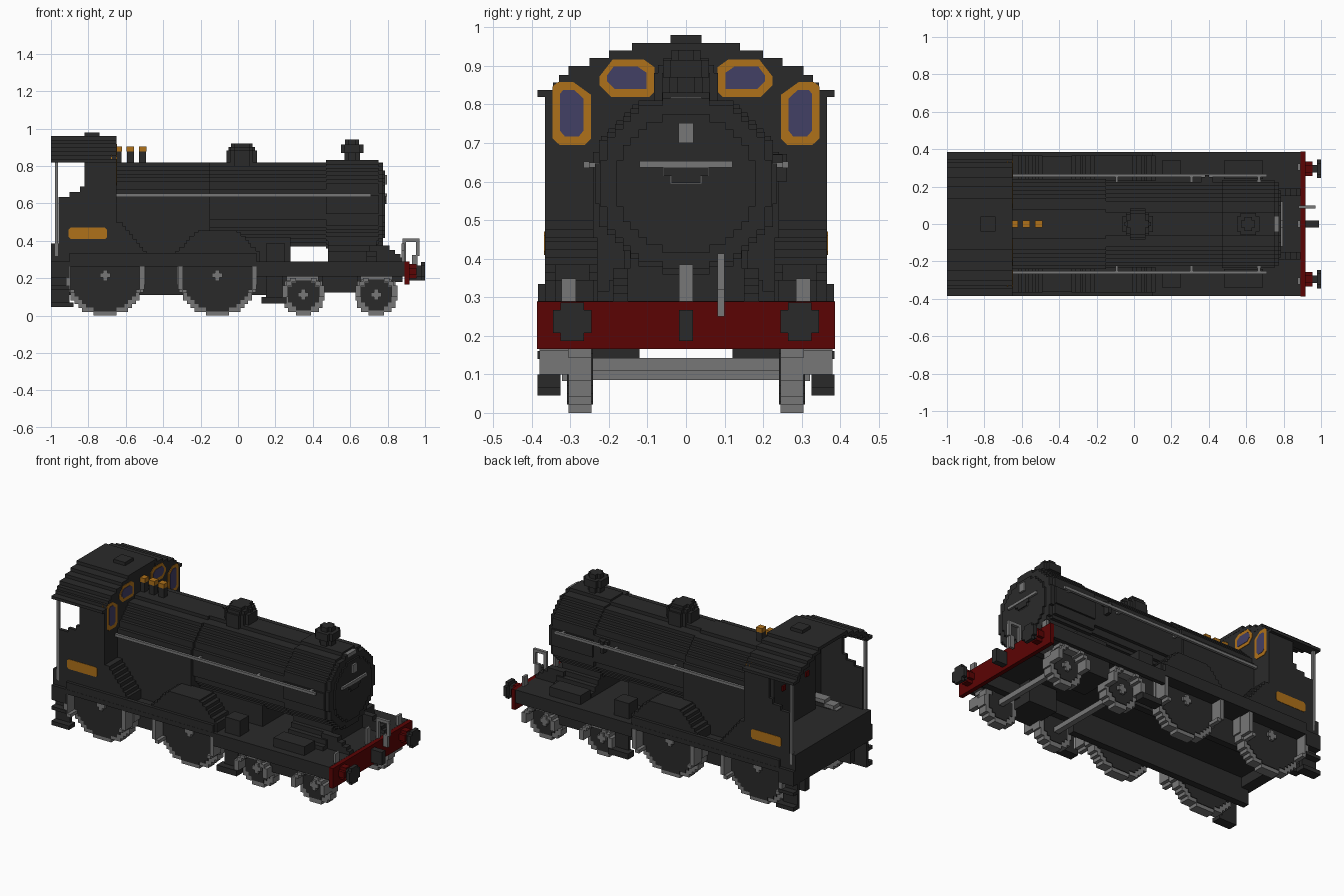
import bpy, bmesh, math

V = 0.0205  # stepping unit of the blocky style


def colour(name, r, g, b):
    m = bpy.data.materials.new(name)
    m.diffuse_color = (r, g, b, 1)
    return m


DARK = colour("dark_paint", 0.023, 0.023, 0.023)
GREY = colour("grey_metal", 0.185, 0.185, 0.185)
RED = colour("red_paint", 0.105, 0.001, 0.001)
BRASS = colour("brass", 0.43, 0.165, 0.01)
GLASS = colour("blue_glass", 0.055, 0.05, 0.13)


def solids(name, mat, parts):
    """One object from prisms: each part is (outline, axis, low, high)."""
    bm = bmesh.new()
    place = {'x': lambda u, v, a: (a, u, v), 'y': lambda u, v, a: (u, a, v),
             'z': lambda u, v, a: (u, v, a)}
    for pts, axis, lo, hi in parts:
        a = [bm.verts.new(place[axis](u, v, lo)) for u, v in pts]
        b = [bm.verts.new(place[axis](u, v, hi)) for u, v in pts]
        n = len(pts)
        bm.faces.new(a)
        bm.faces.new(b[::-1])
        for i in range(n):
            j = (i + 1) % n
            bm.faces.new((a[i], b[i], b[j], a[j]))
    bmesh.ops.recalc_face_normals(bm, faces=bm.faces)
    me = bpy.data.meshes.new(name)
    bm.to_mesh(me)
    bm.free()
    me.materials.append(mat)
    ob = bpy.data.objects.new(name, me)
    bpy.context.collection.objects.link(ob)
    return ob


def rect(u0, u1, v0, v1):
    return [(u0, v0), (u1, v0), (u1, v1), (u0, v1)]


def box(x0, x1, y0, y1, z0, z1):
    return (rect(x0, x1, z0, z1), 'y', y0, y1)


def pair(part):
    """Add the mirror image across the centre line."""
    pts, axis, lo, hi = part
    if axis == 'y':
        return [part, (pts, axis, -hi, -lo)]
    if axis == 'x':
        return [part, ([(-u, v) for u, v in pts], axis, lo, hi)]
    return [part, ([(u, -v) for u, v in pts], axis, lo, hi)]


def pairs(*parts):
    return [p for q in parts for p in pair(q)]


def stepped(rows, c=0.0):
    """Outline from rows (z0, z1, half width)."""
    right = [p for z0, z1, h in rows for p in ((c + h, z0), (c + h, z1))]
    left = [p for z0, z1, h in reversed(rows) for p in ((c - h, z1), (c - h, z0))]
    return right + left


def disc_rows(cz, r):
    n = max(3, round(2 * r / V))
    s = 2 * r / n
    rows = []
    for i in range(n):
        z = -r + (i + 0.5) * s
        h = max(V, round(math.sqrt(r * r - z * z) / V * 1.02) * V)
        rows.append((cz + z - s / 2, cz + z + s / 2, min(h, r)))
    return rows


def disc(c, cz, r):
    return stepped(disc_rows(cz, r), c)


# Boiler barrel, firebox with vertical lower sides, and smokebox
BZ = 0.595
fire = [(0.29, BZ, 0.241)] + [(a, b, h + 0.016) for a, b, h in disc_rows(BZ, 0.225) if a > BZ - 0.001]
solids("firebox", DARK, [(stepped(fire), 'x', -0.65, -0.15)])
solids("boiler", DARK, [(disc(0, BZ, 0.225), 'x', -0.15, 0.47)])
solids("smokebox", DARK, [(disc(0, BZ, 0.236), 'x', 0.47, 0.75)])
solids("smokebox_door", DARK, [(disc(0, BZ, 0.222), 'x', 0.75, 0.775),
                               (disc(0, BZ, 0.18), 'x', 0.775, 0.785)])
solids("boiler_cradle", DARK, [box(-0.15, 0.28, -0.16, 0.16, 0.29, 0.42)])
saddle = [(0.27, 0.315, 0.23), (0.315, 0.345, 0.2), (0.345, 0.375, 0.17), (0.375, 0.42, 0.145)]
solids("smokebox_saddle", DARK, [(stepped(saddle), 'x', 0.48, 0.74)])
solids("boiler_handrails", GREY, pairs(box(-0.65, 0.71, 0.25, 0.266, 0.635, 0.652),
       *[box(x, x + 0.015, 0.215, 0.252, 0.637, 0.65) for x in (-0.1, 0.3, 0.66)]))
solids("handrail_valve", DARK, [box(0.36, 0.42, 0.21, 0.25, 0.65, 0.67), box(0.38, 0.4, 0.2, 0.262, 0.6, 0.672)])

# Door fittings
solids("door_fittings", GREY, [
    box(0.785, 0.797, -0.12, 0.12, 0.636, 0.653), box(0.775, 0.797, -0.02, 0.02, 0.7, 0.752),
    box(0.75, 0.775, -0.04, 0.04, 0.8, 0.82)])
solids("door_handle", GREY, [(stepped([(0.595, 0.615, 0.04), (0.615, 0.636, 0.06)]), 'x', 0.784, 0.787)])
solids("door_handle_plate", DARK, [(stepped([(0.597, 0.615, 0.038), (0.615, 0.636, 0.058)]), 'x', 0.785, 0.795)])

# Dome and chimney, stacked from stepped rounds
solids("dome", DARK, [(disc(0.02, 0, r), 'z', a, b) for r, a, b in
                      ((0.083, 0.8, 0.882), (0.072, 0.882, 0.902), (0.058, 0.902, 0.92))])
solids("chimney", DARK, [(disc(0.61, 0, r), 'z', a, b) for r, a, b in
                         ((0.043, 0.81, 0.87), (0.06, 0.87, 0.915), (0.038, 0.915, 0.942))])

# Safety valves
VX = (-0.64, -0.575, -0.51)
solids("valve_stems", DARK, [box(x - 0.018, x + 0.018, -0.018, 0.018, 0.81, 0.88) for x in VX])
solids("valve_caps", BRASS, [box(x - 0.02, x + 0.02, -0.02, 0.02, 0.878, 0.905) for x in VX])

# Cab with stepped roof shell
roof = [(0.82, 0.837, 0.385), (0.837, 0.857, 0.345), (0.857, 0.877, 0.33), (0.877, 0.9, 0.305),
        (0.9, 0.92, 0.25), (0.92, 0.94, 0.2), (0.94, 0.96, 0.14)]
shell = [box(-1, -0.65, -0.14, 0.14, 0.94, 0.96)]
for (z0, z1, h), nxt in zip(roof, roof[1:]):
    shell += pairs(box(-1, -0.65, nxt[2] - 0.02, h, z0, z1))
solids("cab_roof", DARK, shell)
solids("roof_vent", DARK, [box(-0.82, -0.74, -0.04, 0.04, 0.95, 0.98)])
front = [(0.29, 0.82, 0.364), (0.82, 0.857, 0.34)] + [(a, b, h - 0.004) for a, b, h in roof[2:]]
solids("cab_front", DARK, [(stepped(front), 'x', -0.675, -0.651)])
side = [(-0.96, 0.27), (-0.65, 0.27), (-0.65, 0.825), (-0.82, 0.825), (-0.82, 0.69), (-0.845, 0.69),
        (-0.845, 0.66), (-0.9, 0.66), (-0.9, 0.635), (-0.96, 0.635)]
solids("cab_sides", DARK, pairs((side, 'y', 0.345, 0.366)))
solids("cab_posts", GREY, pairs(box(-0.978, -0.962, 0.35, 0.366, 0.32, 0.825)))
plate = [(-0.905, 0.42), (-0.895, 0.41), (-0.71, 0.41), (-0.7, 0.42), (-0.7, 0.46), (-0.71, 0.47),
         (-0.895, 0.47), (-0.905, 0.46)]
solids("side_plates", BRASS, pairs((plate, 'y', 0.364, 0.368)))
solids("cab_floor", DARK, [box(-1, -0.65, -0.345, 0.345, 0.34, 0.385)])
solids("rear_beam", DARK, [box(-1, -0.93, -0.366, 0.366, 0.2, 0.385)])
solids("backhead", DARK, [box(-0.74, -0.66, -0.2, 0.2, 0.385, 0.76)])
solids("cab_controls", RED, pairs(box(-0.75, -0.74, 0.1, 0.13, 0.62, 0.65), box(-0.75, -0.74, 0.02, 0.05, 0.7, 0.72)))

# Cab windows on both faces of the front sheet
upper = [(0.095, 0.82), (0.195, 0.82), (0.225, 0.85), (0.225, 0.872), (0.19, 0.917), (0.11, 0.917),
         (0.082, 0.897), (0.082, 0.833)]
upper_glass = [(0.102, 0.84), (0.185, 0.84), (0.205, 0.86), (0.205, 0.875), (0.188, 0.898), (0.125, 0.898),
               (0.102, 0.882)]
lower = [(0.262, 0.695), (0.328, 0.695), (0.346, 0.712), (0.346, 0.847), (0.332, 0.858), (0.292, 0.858),
         (0.246, 0.825), (0.246, 0.712)]
lower_glass = [(0.278, 0.717), (0.314, 0.717), (0.327, 0.732), (0.327, 0.828), (0.318, 0.838), (0.29, 0.838),
               (0.266, 0.815), (0.266, 0.732)]
solids("window_frames", BRASS, pairs(*[(w, 'x', a, a + 0.004) for w in (upper, lower) for a in (-0.652, -0.678)]))
solids("window_glass", GLASS, pairs(*[(w, 'x', a, a + 0.004) for w in (upper_glass, lower_glass)
                                      for a in (-0.65, -0.68)]))

# Running plate, valances and frames
solids("running_plate", DARK, [box(-0.96, 0.89, -0.385, 0.385, 0.262, 0.29)])
solids("valances", DARK, pairs(box(0.1, 0.89, 0.36, 0.385, 0.21, 0.29), box(-1, -0.9, 0.36, 0.385, 0.2, 0.29),
                               box(-0.9, 0.1, 0.36, 0.384, 0.27, 0.335)))
solids("frame_plates", DARK, pairs(box(-0.98, 0.26, 0.2, 0.242, 0.11, 0.29), box(0.26, 0.88, 0.2, 0.242, 0.18, 0.29)))
solids("cylinder_blocks", DARK, pairs(box(0.45, 0.64, 0.12, 0.33, 0.125, 0.27)))
slope = [(0.68, 0.28), (0.89, 0.28), (0.89, 0.31), (0.87, 0.31), (0.87, 0.33), (0.84, 0.33), (0.84, 0.35),
         (0.81, 0.35), (0.81, 0.375), (0.7, 0.375), (0.7, 0.33), (0.68, 0.33)]
solids("front_frame_tops", DARK, pairs((slope, 'y', 0.15, 0.19)))
solids("plate_boxes", DARK, pairs(box(0.48, 0.69, 0.24, 0.34, 0.28, 0.345), box(0.15, 0.25, 0.25, 0.34, 0.28, 0.385)))

# Splashers over the driving wheels
arch = [(0.28, 0.345, 0.225), (0.345, 0.365, 0.205), (0.365, 0.385, 0.18), (0.385, 0.405, 0.165),
        (0.405, 0.425, 0.15), (0.425, 0.445, 0.125), (0.445, 0.455, 0.105)]
solids("splashers", DARK, pairs((stepped(arch, -0.11), 'y', 0.23, 0.366)))
stairs = [(-0.66, 0.28)]
for i in range(8):
    x, z = -0.49 - 0.018 * i, 0.345 + 0.022 * i
    stairs += [(x, stairs[-1][1]), (x, z)]
stairs.append((-0.66, stairs[-1][1]))
solids("cab_splashers", DARK, pairs((stairs, 'y', 0.23, 0.366)))


# Wheels: grey tyre, dark face, grey hub and outer guard
def wheelset(name, x, r, face, guard_low, guard_high, rim):
    solids(name + "_tyres", GREY, pairs((disc(x, r, r), 'y', 0.245, 0.305)))
    solids(name + "_faces", DARK, pairs((disc(x, r, face), 'y', 0.241, 0.309)))
    hub = [(r - 0.03, r - 0.012, 0.012), (r - 0.012, r + 0.012, 0.028), (r + 0.012, r + 0.03, 0.012)]
    solids(name + "_hubs", GREY, pairs((stepped(hub, x), 'y', 0.309, 0.322)))
    guard, z = [], guard_low
    while z < guard_high:
        h = round(math.sqrt(max(0.001, face ** 2 - (z + V / 2 - r) ** 2)) / V) * V
        top = min(z + V, guard_high)
        guard += pairs(box(x + h, x + h + rim, 0.305, 0.38, z, top), box(x - h - rim, x - h, 0.305, 0.38, z, top))
        z += V
    solids(name + "_guards", GREY, guard)


wheelset("rear_driver", -0.71, 0.215, 0.193, 0.12, 0.28, 0.025)
wheelset("front_driver", -0.11, 0.215, 0.193, 0.12, 0.28, 0.025)
wheelset("rear_bogie", 0.35, 0.113, 0.085, 0.1, 0.2, 0.03)
wheelset("front_bogie", 0.74, 0.113, 0.085, 0.1, 0.2, 0.03)
solids("bogie_axles", GREY, [box(0.33, 0.365, -0.245, 0.245, 0.085, 0.115), box(0.725, 0.755, -0.245, 0.245, 0.11, 0.142)])
solids("bogie_bars", GREY, pairs(box(0.26, 0.43, 0.305, 0.36, 0.185, 0.215), box(0.655, 0.825, 0.305, 0.36, 0.19, 0.212)))

# Hanging steps
solids("steps", DARK, pairs(
    box(-1, -0.88, 0.325, 0.385, 0.045, 0.07), box(-1, -0.9, 0.325, 0.345, 0.065, 0.29),
    box(-1, -0.9, 0.325, 0.385, 0.14, 0.16), box(0.125, 0.26, 0.325, 0.385, 0.065, 0.1),
    box(0.15, 0.24, 0.325, 0.345, 0.08, 0.28)))

# Buffer beam, buffers, hook, hose and lamp irons
solids("buffer_beam", RED, [box(0.89, 0.916, -0.387, 0.387, 0.166, 0.289)])
solids("buffer_stems", RED, pairs((disc(0.295, 0.237, 0.038), 'x', 0.914, 0.955)))
solids("buffer_rods", DARK, pairs((disc(0.295, 0.237, 0.03), 'x', 0.955, 0.98)))
head = [(0.187, 0.207, 0.03), (0.207, 0.267, 0.05), (0.267, 0.287, 0.03)]
solids("buffer_heads", DARK, pairs((stepped(head, 0.295), 'x', 0.978, 1.0)))
solids("coupling_hook", DARK, [box(0.914, 0.99, -0.018, 0.018, 0.187, 0.267)])
solids("brake_hose", GREY, [box(0.88, 0.898, 0.082, 0.1, 0.29, 0.4), box(0.88, 0.97, 0.082, 0.1, 0.395, 0.413),
                            box(0.953, 0.971, 0.082, 0.1, 0.32, 0.395), box(0.93, 0.96, 0.082, 0.1, 0.25, 0.325)])
solids("lamp_irons", GREY, [box(0.875, 0.89, -0.018, 0.018, 0.29, 0.385)] + pairs(box(0.875, 0.89, 0.285, 0.323, 0.29, 0.348)))
